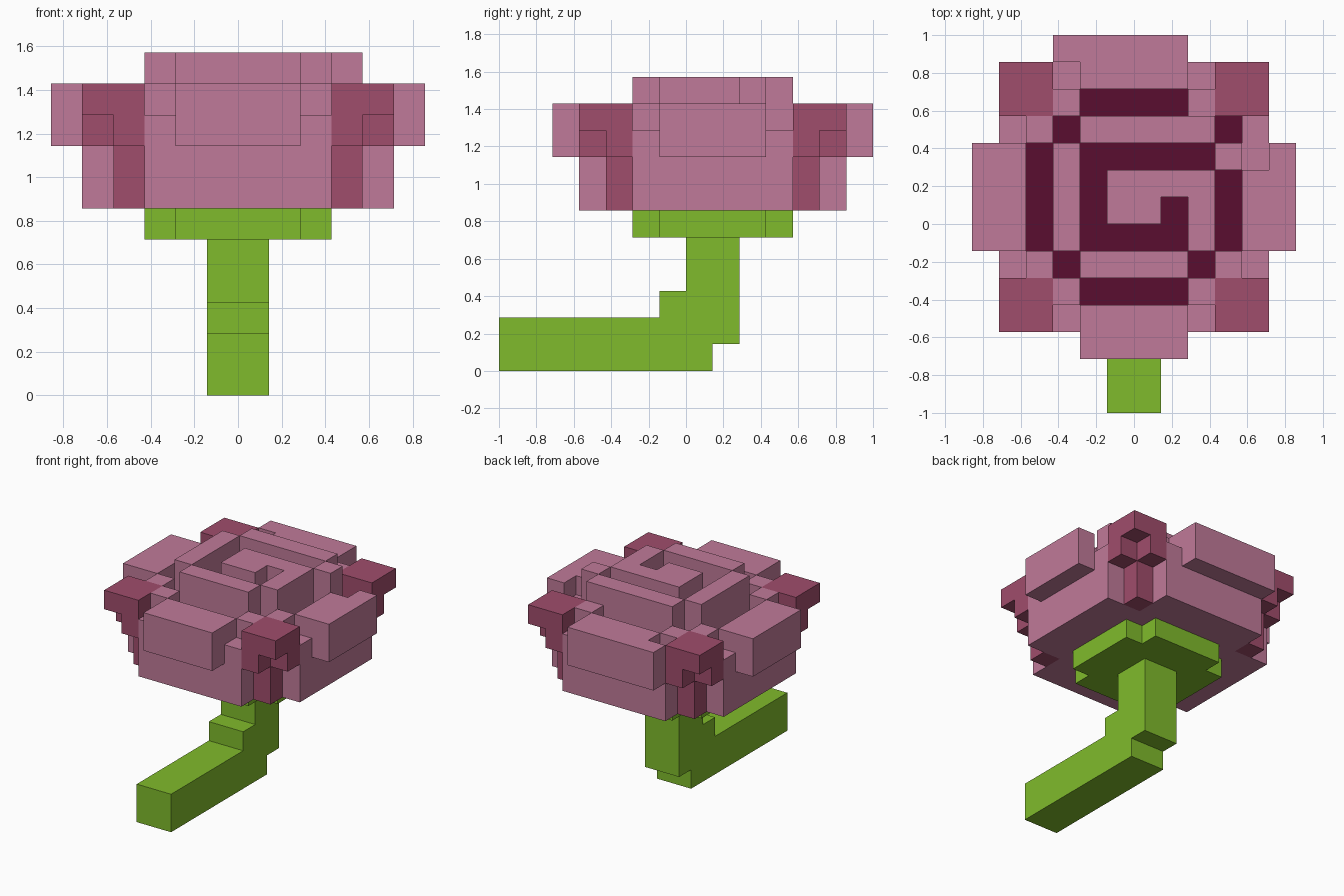
import bpy, bmesh
from itertools import product

cube = bpy.data.objects.get("Cube")
if cube:
    bpy.data.objects.remove(cube)

U = 1 / 7  # size of one block
SIDES = [(axis, sign) for axis in range(3) for sign in (-1, 1)]


def material(name, colour):
    mat = bpy.data.materials.new(name)
    mat.use_nodes = True
    mat.diffuse_color = (*colour, 1)
    bsdf = next(n for n in mat.node_tree.nodes if n.type == 'BSDF_PRINCIPLED')
    bsdf.inputs["Base Color"].default_value = (*colour, 1)
    return mat


def block(x0, x1, y0, y1, z0, z1):
    return set(product(range(x0, x1), range(y0, y1), range(z0, z1)))


def mirror_x(cells):
    return cells | {(-x - 1, y, z) for x, y, z in cells}


def mirror_y(cells):
    """Mirror across the flower centre, one block behind the origin."""
    return cells | {(x, 1 - y, z) for x, y, z in cells}


def build(name, cells, mats, floor=None):
    """Skin a set of blocks; upward faces at the floor level get the second material."""
    bm = bmesh.new()
    verts = {}
    for cell in sorted(cells):
        for axis, sign in SIDES:
            near = list(cell)
            near[axis] += sign
            if tuple(near) in cells:
                continue
            a, b = (axis + 1) % 3, (axis + 2) % 3
            loop = []
            for da, db in ((0, 0), (1, 0), (1, 1), (0, 1))[::sign]:
                p = list(cell)
                p[axis] += sign > 0
                p[a] += da
                p[b] += db
                key = tuple(p)
                if key not in verts:
                    verts[key] = bm.verts.new([c * U for c in key])
                loop.append(verts[key])
            face = bm.faces.new(loop)
            if axis == 2 and sign > 0 and cell[2] + 1 == floor:
                face.material_index = 1
    bmesh.ops.dissolve_limit(bm, angle_limit=0.01, verts=bm.verts[:],
                             edges=bm.edges[:], delimit={'MATERIAL'})
    mesh = bpy.data.meshes.new(name)
    bm.to_mesh(mesh)
    bm.free()
    for mat in mats:
        mesh.materials.append(mat)
    obj = bpy.data.objects.new(name, mesh)
    bpy.context.collection.objects.link(obj)
    return obj


pink = material("petal_pink", (0.527, 0.195, 0.319))
rose = material("deep_rose", (0.352, 0.074, 0.150))
plum = material("dark_plum", (0.102, 0.004, 0.030))
green = material("stem_green", (0.216, 0.497, 0.025))

# Bent stem
stem = (block(-1, 1, -7, 1, 0, 1) | block(-1, 1, -7, 2, 1, 2)
        | block(-1, 1, -1, 2, 2, 3) | block(-1, 1, 0, 2, 3, 5))
build("stem", stem, [green])

# Leafy base under the flower
build("calyx", block(-3, 3, -1, 3, 5, 6) | block(-2, 2, -2, 4, 5, 6), [green])

# Bowl with a low outer wall
FLOOR = 8
flower = block(-3, 3, -4, 6, 6, FLOOR) | block(-5, 5, -2, 4, 6, FLOOR)
flower |= mirror_y(block(-3, 3, -4, -3, FLOOR, 9))
flower |= mirror_x(block(4, 5, -2, 4, FLOOR, 9))

# Raised blocks beside the corners
flower |= mirror_x(mirror_y(block(2, 3, -3, -2, FLOOR, 10)))
flower |= mirror_x(mirror_y(block(3, 4, -2, -1, FLOOR, 10))) - block(3, 4, 3, 4, FLOOR, 10)

# Overhanging petals: front, right, left and back
flower |= block(-2, 2, -5, -3, 8, 10) | block(-6, -4, -1, 3, 8, 10)
flower |= block(5, 6, -1, 3, 8, 10) | block(4, 5, -1, 2, 8, 10)
flower |= block(-3, 2, 6, 7, 8, 10) | block(-2, 2, 5, 6, 8, 10)

# Spiral heart, from the middle outwards
for x0, x1, y0, y1 in ((-1, 1, 0, 2), (1, 3, 1, 2), (2, 3, -1, 1), (-2, 2, -2, -1),
                       (-3, -2, -1, 3), (-2, 3, 3, 4), (3, 4, 2, 3)):
    flower |= block(x0, x1, y0, y1, FLOOR, 11)
build("blossom", flower, [pink, plum], FLOOR)

# Corner sepals: a post with a notched cap
sepal = block(3, 4, -3, -2, 6, 8) | block(3, 5, -4, -2, 8, 10)
sepal -= block(4, 5, -4, -3, 8, 9)
build("corner_sepals", mirror_x(mirror_y(sepal)), [rose])
